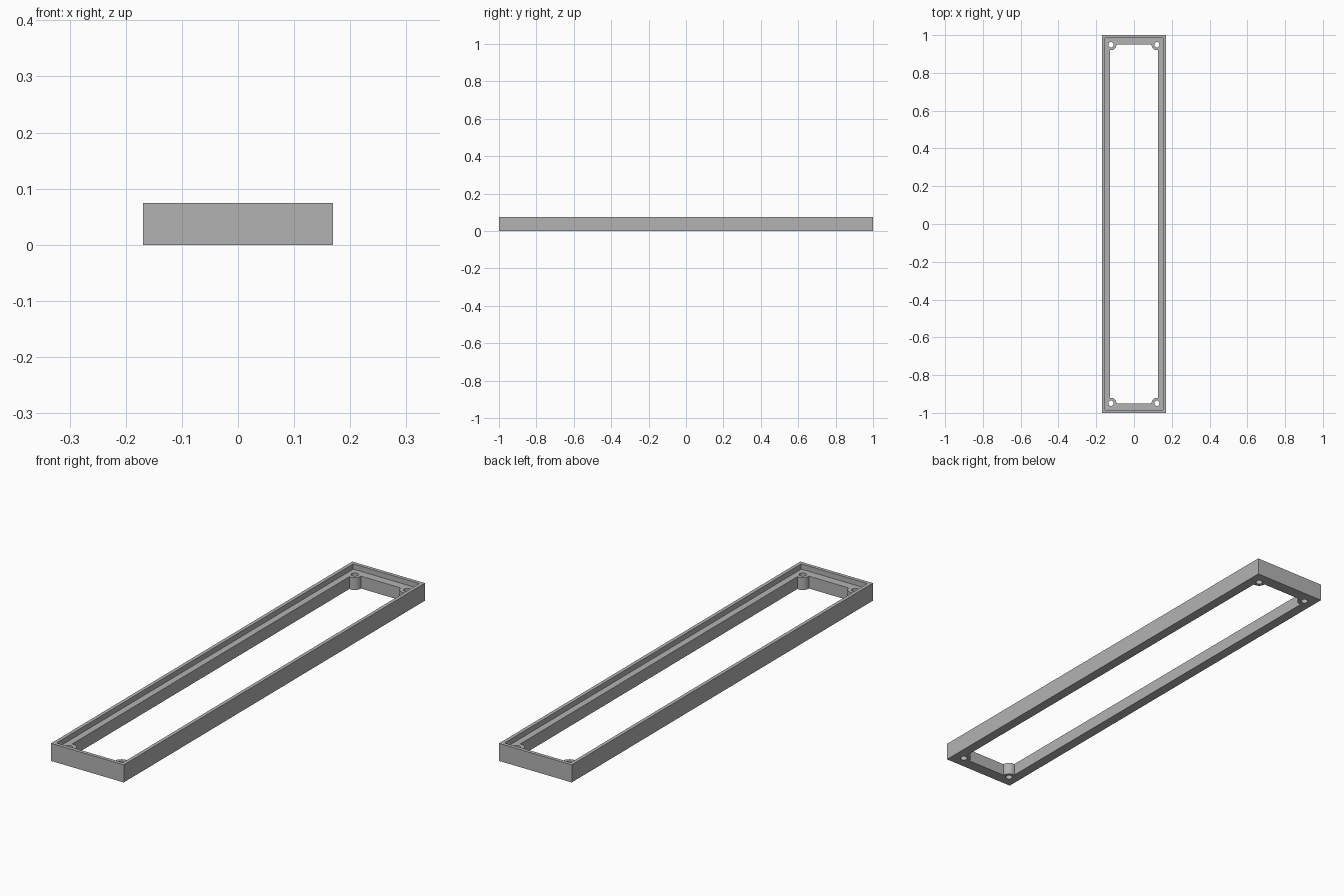
import bpy

if "Cube" in bpy.data.objects:
    bpy.data.objects.remove(bpy.data.objects["Cube"], do_unlink=True)

HALF_X, HALF_Y, HEIGHT = 0.169, 1.0, 0.074
RIM = 0.015                      # thin upper wall
LEDGE_Z = 0.052                  # top of the inner ledge
OPEN_X, OPEN_Y = 0.127, 0.95     # half size of the opening
BOSS_X, BOSS_Y = 0.122, 0.949    # screw boss centres
BOSS_R, HOLE_R = 0.029, 0.014

grey = bpy.data.materials.new("plain grey")
grey.use_nodes = True
colour = (0.45, 0.45, 0.45, 1)
grey.diffuse_color = colour
grey.node_tree.nodes["Principled BSDF"].inputs["Base Color"].default_value = colour


def box(name, half_x, half_y, z0, z1):
    bpy.ops.mesh.primitive_cube_add(size=1, location=(0, 0, (z0 + z1) / 2))
    ob = bpy.context.object
    ob.name = name
    ob.scale = (2 * half_x, 2 * half_y, z1 - z0)
    bpy.ops.object.transform_apply(location=True, scale=True)
    ob.data.materials.append(grey)
    return ob


def corner_cylinders(name, radius, depth):
    made = []
    for sx in (-1, 1):
        for sy in (-1, 1):
            bpy.ops.mesh.primitive_cylinder_add(
                vertices=32, radius=radius, depth=depth,
                location=(sx * BOSS_X, sy * BOSS_Y, HEIGHT / 2))
            ob = bpy.context.object
            ob.name = name
            ob.data.materials.append(grey)
            made.append(ob)
    return made


def cut(target, cutter):
    cutter.hide_render = True
    mod = target.modifiers.new("cut", "BOOLEAN")
    mod.operation = "DIFFERENCE"
    mod.solver = "EXACT"
    mod.object = cutter
    bpy.context.view_layer.objects.active = target
    bpy.ops.object.modifier_apply(modifier=mod.name)
    bpy.data.objects.remove(cutter, do_unlink=True)


# Outer block of the frame
frame = box("rectangular_frame", HALF_X, HALF_Y, 0, HEIGHT)

# Shallow recess that leaves the rim
cut(frame, box("recess_cutter", HALF_X - RIM, HALF_Y - RIM, LEDGE_Z, 0.2))

# Opening, with round screw bosses left standing in its corners
opening = box("opening_cutter", OPEN_X, OPEN_Y, -0.1, 0.2)
for boss in corner_cylinders("boss_cutter", BOSS_R, 1):
    cut(opening, boss)
cut(frame, opening)

# Screw holes through the bosses
for hole in corner_cylinders("hole_cutter", HOLE_R, 0.8):
    cut(frame, hole)

# Smooth the round walls, keep the edges crisp
bpy.ops.object.select_all(action="DESELECT")
frame.select_set(True)
bpy.context.view_layer.objects.active = frame
bpy.ops.object.shade_smooth_by_angle(angle=0.5)
